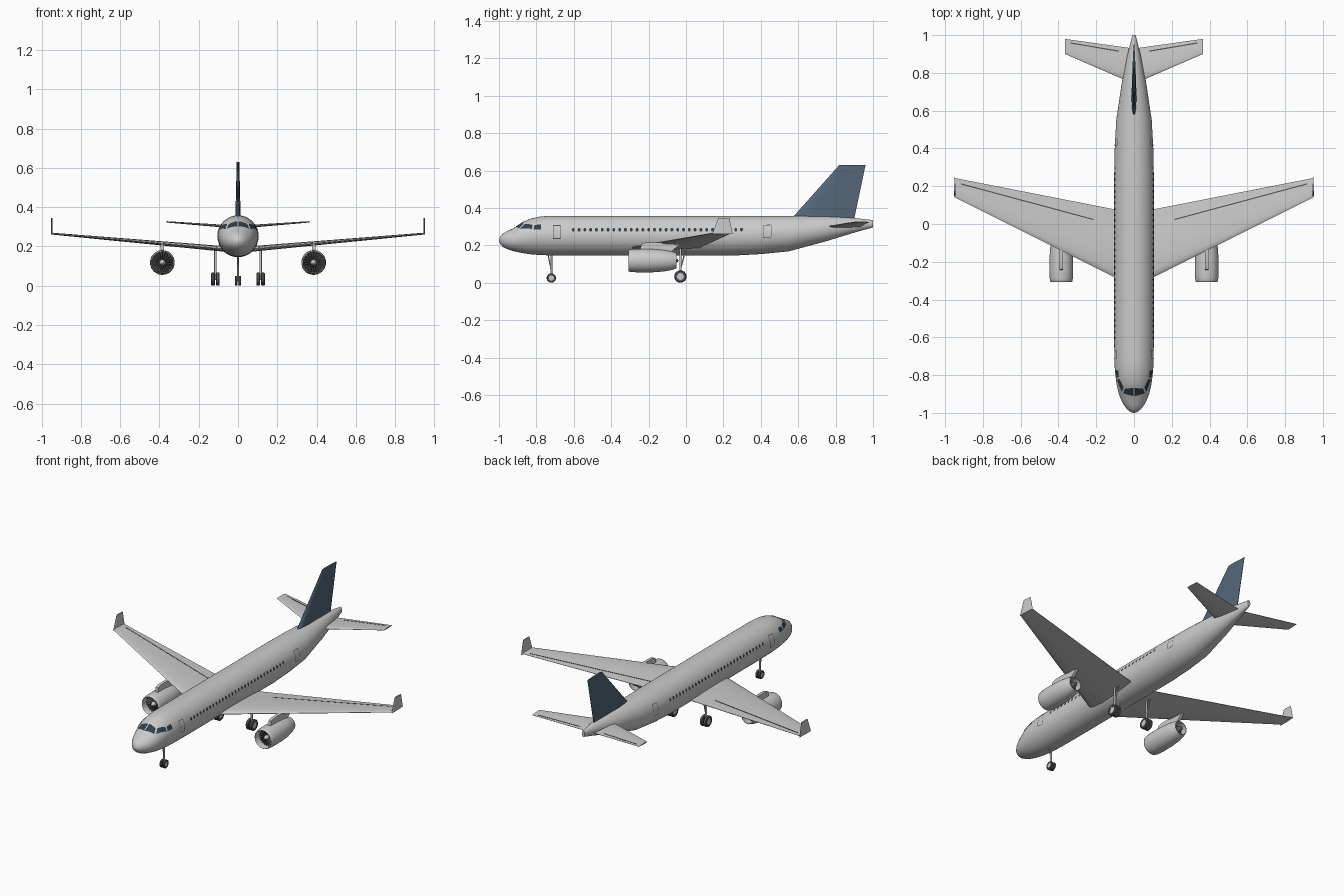
import bpy, bmesh, math
from mathutils import Vector
from math import sin, cos, pi, radians

if "Cube" in bpy.data.objects:
    bpy.data.objects.remove(bpy.data.objects["Cube"])


def material(name, r, g, b):
    m = bpy.data.materials.new(name)
    m.diffuse_color = (r, g, b, 1)
    m.use_nodes = True
    m.node_tree.nodes["Principled BSDF"].inputs["Base Color"].default_value = m.diffuse_color
    return m


BLUE = material("tail_blue", 0.09, 0.135, 0.195)
GLASS = material("dark_glass", 0.03, 0.05, 0.07)
DARK = material("dark_metal", 0.09, 0.09, 0.1)


def finish(bm, name, mat=None, mirror=False, recalc=True):
    bmesh.ops.remove_doubles(bm, verts=bm.verts, dist=1e-5)
    if recalc:
        bmesh.ops.recalc_face_normals(bm, faces=bm.faces)
    me = bpy.data.meshes.new(name)
    bm.to_mesh(me)
    bm.free()
    ob = bpy.data.objects.new(name, me)
    bpy.context.collection.objects.link(ob)
    if mat:
        me.materials.append(mat)
    if mirror:
        ob.modifiers.new("Mirror", 'MIRROR')
    return ob


def add_loft(bm, rings, cap=True, closed=False):
    vs = [[bm.verts.new(p) for p in r] for r in rings]
    n = len(vs[0])
    pairs = list(zip(vs, vs[1:])) + ([(vs[-1], vs[0])] if closed else [])
    for a, b in pairs:
        for i in range(n):
            j = (i + 1) % n
            bm.faces.new((a[i], a[j], b[j], b[i]))
    if cap and not closed:
        bm.faces.new(vs[0])
        bm.faces.new(vs[-1])


def loft(name, rings, mat=None, mirror=False):
    bm = bmesh.new()
    add_loft(bm, rings)
    return finish(bm, name, mat, mirror)


def lathe(name, profile, centre, axis, mat=None, mirror=True, seg=32, closed=False):
    # profile holds (position along axis, radius) pairs
    bm, c, rings = bmesh.new(), Vector(centre), []
    for t, r in profile:
        ang = [2 * pi * i / seg for i in range(seg)]
        if axis == 'X':
            rings.append([c + Vector((t, r * cos(a), r * sin(a))) for a in ang])
        else:
            rings.append([c + Vector((r * cos(a), t, r * sin(a))) for a in ang])
    add_loft(bm, rings, cap=False, closed=closed)
    return finish(bm, name, mat, mirror)


def rod(name, a, b, r, mirror=False):
    a, b = Vector(a), Vector(b)
    q = (b - a).to_track_quat('Z', 'Y')
    ring = [q @ Vector((r * cos(t * pi / 6), r * sin(t * pi / 6), 0)) for t in range(12)]
    return loft(name, [[a + p for p in ring], [b + p for p in ring]], None, mirror)


def foil(le, te, thick):
    # closed aerofoil outline as (chord position, offset) pairs
    pts = [(0, 0), (.02, .4), (.1, .75), (.3, 1), (.6, .75), (1, .1)]
    up = [(le + (te - le) * f, thick / 2 * h) for f, h in pts]
    return up + [(y, -h) for y, h in reversed(up[1:])]


# Fuselage stations: y, top z, bottom z, half width
ST = [(-1, .229, .225, .002), (-.995, .245, .21, .018), (-.98, .262, .192, .037),
      (-.955, .276, .179, .056), (-.93, .288, .171, .069), (-.9, .305, .164, .08),
      (-.865, .328, .157, .089), (-.83, .343, .152, .095), (-.78, .354, .148, .101),
      (-.72, .358, .146, .104), (-.6, .358, .145, .105), (.25, .358, .145, .105),
      (.4, .358, .153, .102), (.55, .358, .168, .094), (.75, .355, .222, .064),
      (.9, .346, .268, .034), (1, .335, .296, .009)]


def hull(y, th, off=0.0):
    # point on the fuselage skin, th in degrees from the top towards +x
    k = max(i for i in range(len(ST) - 1) if ST[i][0] <= y or i == 0)
    a, b = ST[k], ST[k + 1]
    f = (y - a[0]) / (b[0] - a[0])
    t, bt, w = (a[i] + (b[i] - a[i]) * f for i in (1, 2, 3))
    th = radians(th)
    return Vector(((w + off) * sin(th), y, (t + bt) / 2 + ((t - bt) / 2 + off) * cos(th)))


loft("fuselage", [[hull(s[0], i * 7.5) for i in range(48)] for s in ST])


def skin_face(bm, pts):
    f = bm.faces.new([bm.verts.new(p) for p in pts])
    f.normal_update()
    c = f.calc_center_median()
    if f.normal.dot(Vector((c.x, 0, c.z - .25))) < 0:
        f.normal_flip()


def patch(bm, corners, n=6, off=.0018):
    # four (y, angle) corners laid onto the skin as a small grid
    a, b, c, d = (Vector(p) for p in corners)

    def at(u, v):
        p = a.lerp(b, u).lerp(d.lerp(c, u), v)
        return hull(p.x, p.y, off)
    for i in range(n):
        for j in range(n):
            u, v, s = i / n, j / n, 1 / n
            skin_face(bm, [at(u, v), at(u + s, v), at(u + s, v + s), at(u, v + s)])


# Cockpit panes
bm = bmesh.new()
patch(bm, [(-.912, 2), (-.897, 43), (-.872, 33), (-.868, 2)])
patch(bm, [(-.89, 49), (-.824, 67), (-.82, 52), (-.863, 37)])
patch(bm, [(-.815, 68), (-.775, 71), (-.775, 54), (-.81, 54)])
finish(bm, "cockpit_windows", GLASS, True, False)

# Cabin window row
bm = bmesh.new()
for k in range(30):
    y = -.603 + k * .9 / 29
    skin_face(bm, [hull(y + .008 * cos(a * pi / 6), 72.8 + 5.6 * sin(a * pi / 6), .0015)
                   for a in range(12)])
finish(bm, "cabin_windows", GLASS, True, False)

# Door outlines, front and rear
bm = bmesh.new()
for y0, y1 in ((-.71, -.67), (.415, .455)):
    for y in (y0, y1):
        patch(bm, [(y - .0015, 60), (y + .0015, 60), (y + .0015, 98), (y - .0015, 98)])
    for t in (60, 98):
        patch(bm, [(y0, t - 1), (y1, t - 1), (y1, t + 1), (y0, t + 1)], 2)
finish(bm, "door_outlines", DARK, True, False)


# Wings, winglets and tail surfaces
def wing_le(x): return -.283 + (x - .1) * .5
def wing_te(x): return .077 + (x - .1) * .196
def wing_z(x): return .19 + (x - .1) * .0885
def wing_t(x): return .028 - (x - .1) * .022
def tail_le(x): return .77 + (x - .065) * .433
def tail_te(x): return .933 + (x - .03) * .14
def tail_z(x): return .3 + (x - .03) * .075
def tail_t(x): return .016 - x * .025


def surface(name, xs, le, te, z, t):
    loft(name, [[(x, y, z(x) + h) for y, h in foil(le(x), te(x), t(x))] for x in xs], None, True)


def hinge_line(name, a, b, le, te, z, t):
    # thin strip lying on the upper skin
    rings = []
    for x, y in (a, b):
        f = (y - le(x)) / (te(x) - le(x))
        h = .75 - (f - .6) / .4 * .65
        zt = z(x) + t(x) / 2 * h
        rings.append([(x, y - .003, zt - .002), (x, y + .003, zt - .002),
                      (x, y + .003, zt + .001), (x, y - .003, zt + .001)])
    loft(name, rings, DARK, True)


wing = (wing_le, wing_te, wing_z, wing_t)
tail = (tail_le, tail_te, tail_z, tail_t)
surface("wings", (.04, .95), *wing)
surface("tailplane", (.0, .365), *tail)
hinge_line("flap_lines", (.215, .024), (.915, .212), *wing)
hinge_line("elevator_lines", (.08, .915), (.335, .958), *tail)
loft("winglets", [[(.949 + h, y, z) for y, h in foil(a, b, .008)]
                  for a, b, z in ((.14, .25, .26), (.172, .232, .345))], None, True)
loft("tail_fin", [[(h, y, z) for y, h in foil(a, b, t)]
                  for a, b, t, z in ((.553, .897, .028, .33), (.82, .96, .013, .63))], BLUE)

# Engines
E = (.385, 0, .118)
lathe("engine_nacelles", [(-.05, .041), (-.08, .051), (-.12, .058), (-.18, .0625), (-.25, .063),
                          (-.29, .061), (-.305, .058), (-.308, .055), (-.303, .053), (-.28, .052),
                          (-.15, .05), (-.05, .038)], E, 'Y', closed=True)
lathe("fan_discs", [(-.262, 0), (-.262, .052), (-.255, .052), (-.255, 0)], E, 'Y', DARK)
lathe("fan_spinners", [(-.295, 0), (-.29, .006), (-.278, .012), (-.262, .016)], E, 'Y', seg=20)
lathe("exhaust_plugs", [(-.1, .046), (-.1, .026), (-.07, .02), (-.045, .008), (-.04, 0)],
      E, 'Y', DARK)
bm = bmesh.new()
for k in range(20):
    a = 2 * pi * k / 20
    rings = []
    for r, w in ((.012, .03), (.051, .09)):
        rings.append([(E[0] + r * cos(a + d), y, E[2] + r * sin(a + d))
                      for d, y in ((-w, -.272), (-w + .03, -.272), (w, -.263), (w - .03, -.263))])
    add_loft(bm, rings)
finish(bm, "fan_blades", DARK, True)
pylon = [(-.245, .172), (-.24, .207), (-.215, .215), (-.1, .217), (-.03, .207), (-.08, .165)]
loft("engine_pylons", [[(E[0] + s, y, z) for y, z in pylon] for s in (-.009, .009)], None, True)


# Landing gear
def wheel(name, x, y, r, w, mirror=True):
    c = (x, y, r)
    lathe(name + "_tyre", [(-w * .5, r * .55), (-w * .5, r * .85), (-w * .3, r), (w * .3, r),
                           (w * .5, r * .85), (w * .5, r * .55)], c, 'X', DARK, mirror, 28, True)
    lathe(name + "_hub", [(-w * .42, 0), (-w * .42, r * .56), (w * .42, r * .56), (w * .42, 0)],
          c, 'X', None, mirror, 20)


for side, s in (("inner", -1), ("outer", 1)):
    wheel("main_wheel_" + side, .115 + s * .0125, -.03, .033, .019)
wheel("nose_wheel", .0095, -.72, .025, .014)
rod("main_gear_legs", (.115, -.03, .033), (.115, -.03, .19), .006, True)
rod("main_gear_braces", (.115, -.03, .07), (.115, .0, .185), .0035, True)
rod("main_axles", (.098, -.03, .033), (.132, -.03, .033), .005, True)
rod("nose_gear_leg", (0, -.72, .025), (0, -.72, .17), .005)
rod("nose_gear_brace", (0, -.72, .06), (0, -.74, .165), .003)
rod("nose_axle", (-.012, -.72, .025), (.012, -.72, .025), .004)

# Smooth shading with sharp edges kept
bpy.ops.object.select_all(action='SELECT')
bpy.context.view_layer.objects.active = bpy.data.objects["fuselage"]
bpy.ops.object.shade_smooth_by_angle(angle=radians(35))
